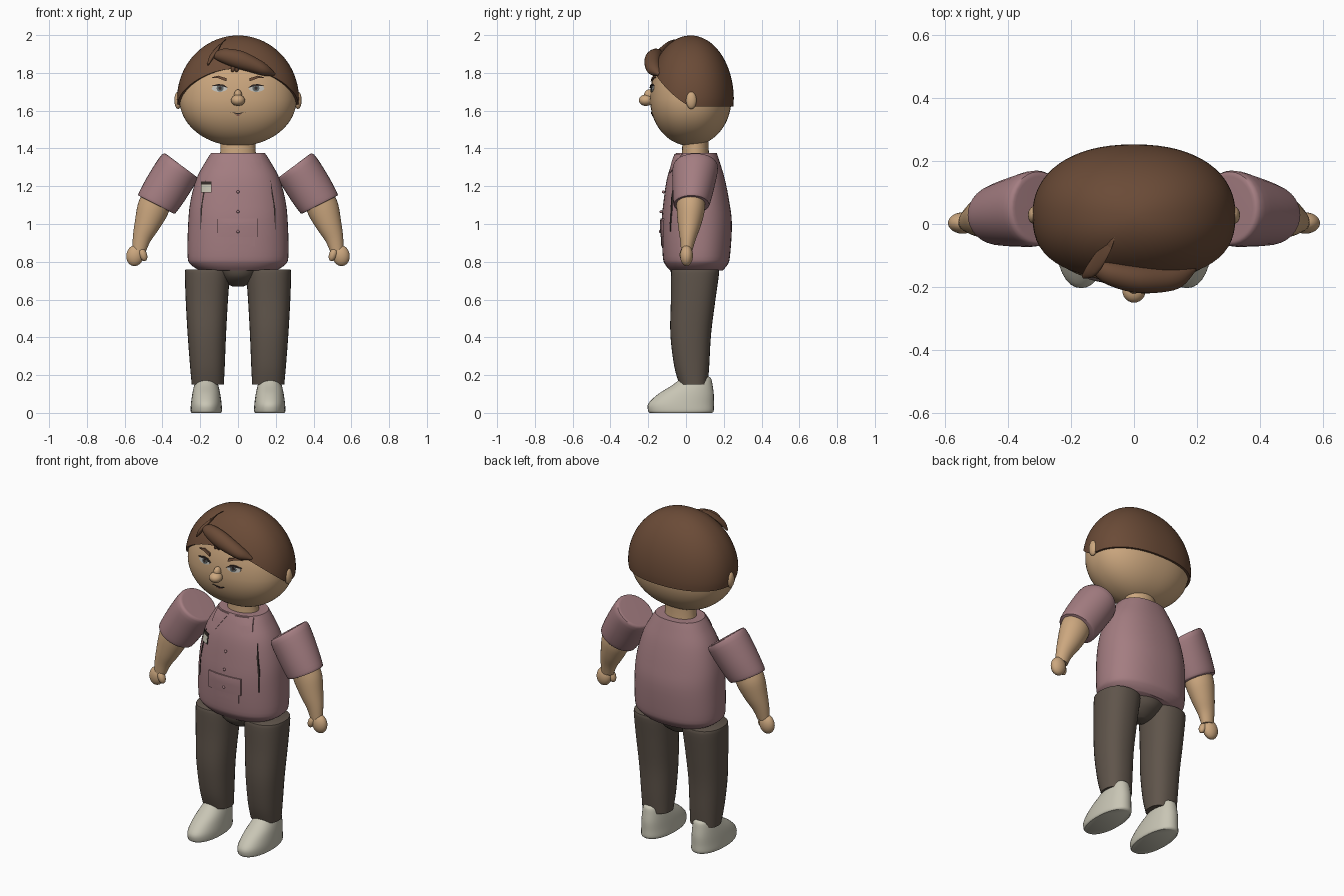
import bpy, bmesh, math
from mathutils import Vector


def mat(name, rgb):
    m = bpy.data.materials.new(name)
    m.diffuse_color = (*rgb, 1)
    return m


SKIN = mat("skin", (0.60, 0.385, 0.21))
SHIRT = mat("dusty pink cloth", (0.37, 0.205, 0.22))
HAIR = mat("brown hair", (0.145, 0.07, 0.038))
TROUSER = mat("dark trouser", (0.115, 0.09, 0.07))
SHOE = mat("pale shoe", (0.58, 0.56, 0.46))
DARK = mat("dark line", (0.035, 0.025, 0.022))
IRIS = mat("grey iris", (0.12, 0.14, 0.14))
EYE = mat("eye white", (0.55, 0.54, 0.50))
LIP = mat("lip", (0.30, 0.13, 0.09))


def finish(name, bm, material, angle=45):
    bmesh.ops.recalc_face_normals(bm, faces=bm.faces)
    me = bpy.data.meshes.new(name)
    bm.to_mesh(me)
    bm.free()
    me.materials.append(material)
    ob = bpy.data.objects.new(name, me)
    bpy.context.collection.objects.link(ob)
    bpy.ops.object.select_all(action='DESELECT')
    ob.select_set(True)
    bpy.context.view_layer.objects.active = ob
    bpy.ops.object.shade_smooth_by_angle(angle=math.radians(angle))
    return ob


def spow(v, e):
    return math.copysign(abs(v) ** e, v)


def skin_rings(name, rings, material, cap=True):
    """Join rings of points into one closed tube."""
    bm = bmesh.new()
    vs = [[bm.verts.new(p) for p in r] for r in rings]
    n = len(vs[0])
    for a, b in zip(vs, vs[1:]):
        for i in range(n):
            bm.faces.new((a[i], a[(i + 1) % n], b[(i + 1) % n], b[i]))
    if cap:
        bm.faces.new(vs[0])
        bm.faces.new(vs[-1])
    return finish(name, bm, material)


def loft(name, keys, material, n=2.0, side=1, sub=4, seg=32):
    """keys: (cx, cy, cz, rx, ry, tilt in degrees), blended with a spline."""
    fine = []
    for k in range(len(keys) - 1):
        p = [keys[max(0, min(len(keys) - 1, k + j))] for j in (-1, 0, 1, 2)]
        for s in range(sub):
            t = s / sub
            fine.append([0.5 * (2 * b + (c - a) * t + (2 * a - 5 * b + 4 * c - d) * t * t
                                + (3 * b - a - 3 * c + d) * t ** 3) for a, b, c, d in zip(*p)])
    fine.append(keys[-1])
    rings = []
    for cx, cy, cz, rx, ry, tilt in fine:
        w, ring = math.radians(tilt), []
        for i in range(seg):
            a = 2 * math.pi * i / seg
            u = rx * spow(math.cos(a), 2 / n)
            ring.append((side * (cx + u * math.cos(w)), cy + ry * spow(math.sin(a), 2 / n),
                         cz + u * math.sin(w)))
        rings.append(ring)
    return skin_rings(name, rings, material)


def ball(name, loc, scale, material, tilt=0):
    bm = bmesh.new()
    bmesh.ops.create_uvsphere(bm, u_segments=24, v_segments=14, radius=1)
    ob = finish(name, bm, material)
    ob.location, ob.scale, ob.rotation_euler = loc, scale, (0, math.radians(tilt), 0)
    return ob


# Head shape, shared by skull, hair and face details
HN, HZ = 2.25, 1.66


def head_r(z, up, down=0.247):
    return math.sqrt(max(0, 1 - ((z - HZ) / (up if z > HZ else down)) ** 2))


def head_pt(a, z, rx, ry, up):
    r = head_r(z, up)
    return (rx * r * spow(math.cos(a), 2 / HN), 0.025 + ry * r * spow(math.sin(a), 2 / HN), z)


def face_y(x, z):
    return 0.025 - 0.215 * max(0, head_r(z, 0.325) ** HN - abs(x / 0.31) ** HN) ** (1 / HN)


ANG = [2 * math.pi * i / 64 for i in range(64)]
levels = [HZ - 0.247 * math.cos(math.pi * (i + 0.2) / 40) for i in range(20)]
levels += [HZ + 0.325 * math.sin(math.pi * i / 40) for i in range(20)]
skin_rings("head", [[head_pt(a, z, 0.31, 0.215, 0.325) for a in ANG] for z in levels], SKIN)


# Hair cap: rises to an arch over the forehead
def hairline(a):
    s = max(0, -spow(math.sin(a), 2 / HN))
    return 1.622 + 0.20 * s ** 1.3


rings = []
for k in range(25):
    t = math.sin(math.pi / 2 * (1 - 0.985 * k / 24))
    ring = []
    for a in ANG:
        h = hairline(a)
        top = math.asin((h - HZ) / 0.338)
        w = top + (math.pi / 2 - top) * (k + 0.0) / 24.3
        ring.append(head_pt(a, HZ + 0.338 * math.sin(w), 0.323, 0.228, 0.338))
    rings.append(ring)
under = [head_pt(a, hairline(a), 0.30, 0.205, 0.325) for a in ANG]
skin_rings("hair_cap", [under] + rings, HAIR)

# Swept fringe and strands
loft("hair_fringe", [(-0.135, -0.14, 1.895, 0.008, 0.01, 70), (-0.09, -0.155, 1.895, 0.035, 0.035, 70),
                     (0.0, -0.173, 1.872, 0.048, 0.045, 68), (0.09, -0.175, 1.838, 0.04, 0.042, 65),
                     (0.15, -0.165, 1.81, 0.028, 0.035, 65), (0.195, -0.14, 1.79, 0.006, 0.01, 65)], HAIR)
loft("hair_strand", [(-0.06, -0.03, 1.975, 0.004, 0.006, 40), (-0.09, -0.08, 1.957, 0.02, 0.02, 40),
                     (-0.13, -0.14, 1.90, 0.02, 0.025, 20), (-0.16, -0.165, 1.84, 0.005, 0.008, 10)], HAIR)
for x in (-0.025, -0.005):
    ball("hair_tip", (x, -0.172, 1.825), (0.012, 0.014, 0.022), HAIR, 15)


def plate(name, pts, surf, material, off=0.006):
    """Thin panel that follows a surface, given its outline in x and z."""
    edge = []
    for (x, z), (x2, z2) in zip(pts, pts[1:] + pts[:1]):
        edge += [(x + (x2 - x) * i / 4, z + (z2 - z) * i / 4) for i in range(4)]
    cx, cz = (sum(p[i] for p in edge) / len(edge) for i in (0, 1))
    layers = [[(x, surf(x, z) + 0.002, z) for x, z in edge]]
    for s in (1, 0.7, 0.4, 0.05):
        ring = [(cx + (x - cx) * s, cz + (z - cz) * s) for x, z in edge]
        layers.append([(x, surf(x, z) - off, z) for x, z in ring])
    return skin_rings(name, layers, material)


def oval(cx, cz, rx, rz):
    return [(cx + rx * math.cos(i * math.pi / 5), cz + rz * math.sin(i * math.pi / 5)) for i in range(10)]


# Face
for s in (-1, 1):
    ball("ear", (s * 0.317, 0.028, 1.655), (0.02, 0.028, 0.046), SKIN)
    plate("eye", oval(s * 0.098, 1.718, 0.042, 0.019), face_y, EYE, 0.003)
    plate("iris", oval(s * 0.095, 1.719, 0.019, 0.018), face_y, IRIS, 0.005)
    plate("pupil", oval(s * 0.095, 1.719, 0.009, 0.009), face_y, DARK, 0.007)
    plate("upper_lid", [(s * x, z) for x, z in ((0.052, 1.72), (0.075, 1.737), (0.105, 1.741), (0.145, 1.73),
                                               (0.105, 1.732), (0.075, 1.728))], face_y, DARK, 0.009)
    plate("eyebrow", [(s * x, z) for x, z in ((0.06, 1.755), (0.062, 1.772), (0.105, 1.785), (0.145, 1.775),
                                             (0.105, 1.772))], face_y, HAIR, 0.009)
plate("mouth", [(-0.04, 1.592), (0, 1.586), (0.04, 1.592), (0, 1.580)], face_y, DARK, 0.005)
plate("lower_lip", [(-0.022, 1.581), (0.022, 1.581), (0, 1.570)], face_y, LIP, 0.003)
ball("nose", (0, -0.212, 1.655), (0.037, 0.038, 0.03), SKIN)
ball("nose_bridge", (0, -0.196, 1.682), (0.021, 0.026, 0.03), SKIN)
loft("neck", [(0, 0.05, 1.33, 0.098, 0.074, 0), (0, 0.05, 1.40, 0.093, 0.07, 0),
              (0, 0.05, 1.47, 0.093, 0.07, 0)], SKIN)

# Jacket body
BODY = [(0, 0.055, 0.755, 0.205, 0.14, 0), (0, 0.055, 0.785, 0.25, 0.165, 0), (0, 0.055, 0.83, 0.267, 0.178, 0),
        (0, 0.057, 1.0, 0.264, 0.186, 0), (0, 0.055, 1.12, 0.252, 0.174, 0), (0, 0.052, 1.24, 0.22, 0.153, 0),
        (0, 0.053, 1.33, 0.172, 0.125, 0), (0, 0.055, 1.375, 0.143, 0.108, 0)]
loft("jacket", BODY, SHIRT, n=2.3, seg=48)


def body_y(x, z):
    for a, b in zip(BODY, BODY[1:]):
        if z <= b[2] or b is BODY[-1]:
            t = (z - a[2]) / (b[2] - a[2])
            cy, rx, ry = (a[i] + (b[i] - a[i]) * t for i in (1, 3, 4))
            return cy - ry * max(0, 1 - abs(x / rx) ** 2.3) ** (1 / 2.3)


def box(x0, x1, z0, z1):
    return [(x0, z0), (x1, z0), (x1, z1), (x0, z1)]


# Jacket details
plate("pouch", box(-0.09, 0.09, 0.88, 0.95), body_y, SHIRT, 0.006)
plate("pouch_flap", box(-0.11, 0.105, 0.93, 1.03), body_y, SHIRT, 0.009)
for z in (0.96, 1.065, 1.17):
    ball("button", (0, body_y(0, z) - 0.008, z), (0.008, 0.008, 0.008), SHIRT)
plate("badge_rim", box(-0.197, -0.14, 1.166, 1.225), body_y, DARK, 0.007)
plate("badge", box(-0.194, -0.143, 1.169, 1.21), body_y, SHOE, 0.009)
for s in (-1, 1):
    plate("lapel", [(s * x, z) for x, z in ((0.02, 1.37), (0.12, 1.37), (0.135, 1.30), (0.09, 1.27))],
          body_y, SHIRT, 0.007)
    plate("side_slit", [(s * x, z) for x, z in ((0.172, 1.24), (0.185, 1.16), (0.198, 1.08), (0.198, 0.96),
                                               (0.192, 1.08), (0.178, 1.16))], body_y, DARK, 0.006)

# Hips
loft("hips", [(0, 0.045, 0.67, 0.03, 0.04, 0), (0, 0.045, 0.69, 0.075, 0.075, 0), (0, 0.045, 0.73, 0.11, 0.12, 0),
              (0, 0.05, 0.80, 0.17, 0.14, 0)], TROUSER)

# Limbs, one of each per side
for s, tag in ((-1, "right"), (1, "left")):
    loft(tag + "_trouser_leg", [(0.16, 0.04, 0.15, 0.085, 0.075, 0), (0.162, 0.03, 0.25, 0.092, 0.093, 0),
                                (0.165, 0.025, 0.42, 0.102, 0.108, 0), (0.165, 0.038, 0.60, 0.112, 0.118, 0),
                                (0.162, 0.048, 0.74, 0.119, 0.127, 0), (0.162, 0.048, 0.76, 0.114, 0.12, 0)],
         TROUSER, n=2.3, side=s)
    loft(tag + "_shoe", [(0.168, -0.027, 0.0, 0.078, 0.165, 0), (0.168, -0.027, 0.012, 0.083, 0.174, 0),
                         (0.168, -0.026, 0.05, 0.081, 0.173, 0), (0.168, 0.0, 0.10, 0.074, 0.147, 0),
                         (0.168, 0.033, 0.145, 0.064, 0.108, 0), (0.168, 0.052, 0.18, 0.053, 0.082, 0),
                         (0.168, 0.056, 0.192, 0.04, 0.065, 0)], SHOE, n=2.2, side=s)
    loft(tag + "_sleeve", [(0.30, 0.05, 1.31, 0.09, 0.095, 37), (0.31, 0.05, 1.30, 0.115, 0.12, 36),
                           (0.37, 0.04, 1.205, 0.118, 0.112, 32), (0.425, 0.03, 1.115, 0.112, 0.098, 27),
                           (0.432, 0.028, 1.102, 0.104, 0.09, 27)], SHIRT, side=s)
    loft(tag + "_forearm", [(0.43, 0.025, 1.13, 0.083, 0.075, 27), (0.455, 0.025, 1.07, 0.083, 0.074, 25),
                            (0.484, 0.018, 0.99, 0.066, 0.06, 20), (0.51, 0.01, 0.92, 0.048, 0.042, 14),
                            (0.523, 0.004, 0.86, 0.036, 0.03, 8)], SKIN, side=s)
    ball(tag + "_hand", (s * 0.545, 0.003, 0.833), (0.046, 0.034, 0.056), SKIN, s * -10)
    ball(tag + "_thumb", (s * 0.503, -0.012, 0.838), (0.021, 0.022, 0.036), SKIN, s * 20)
